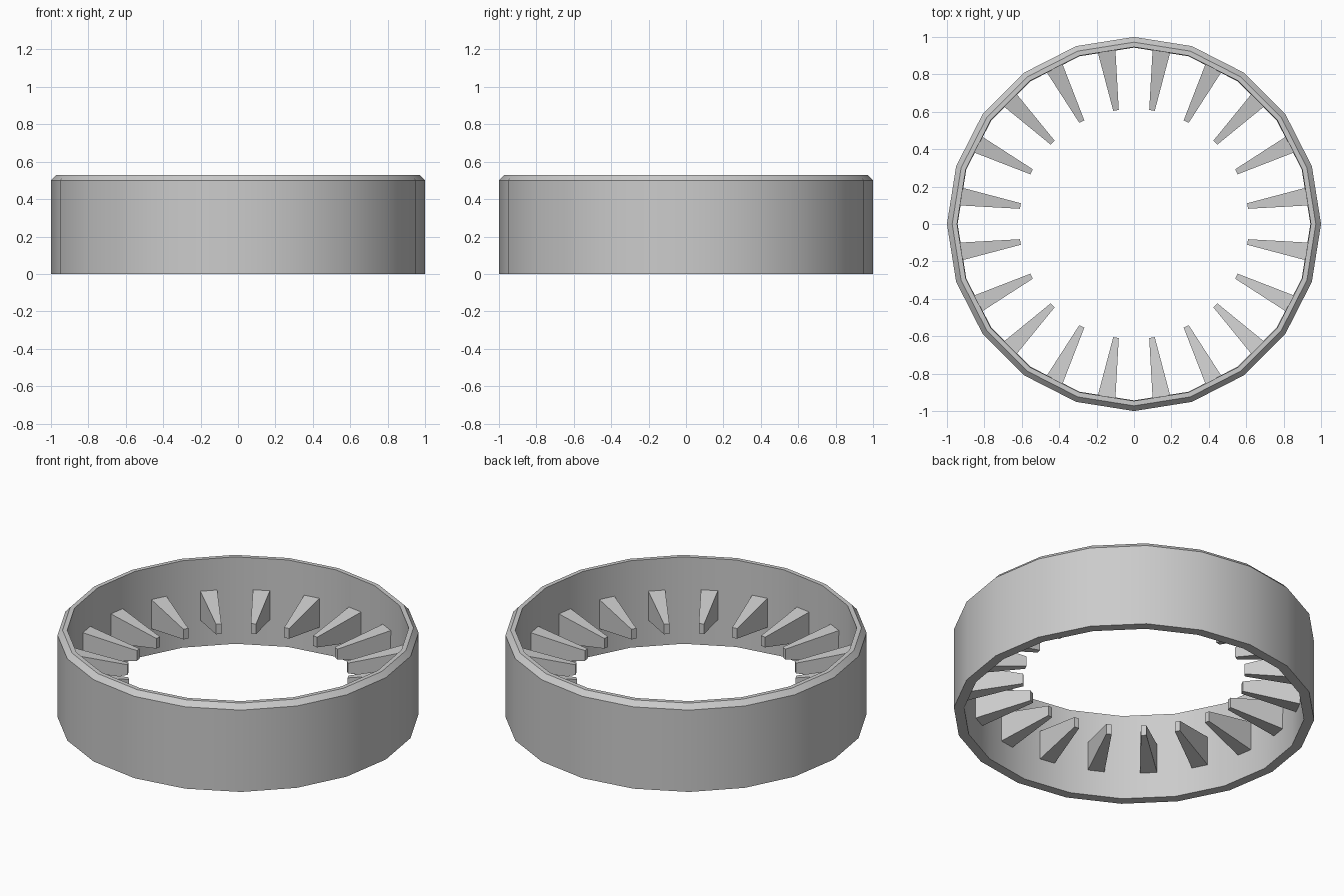
import bpy, bmesh
from math import cos, sin, pi

if "Cube" in bpy.data.objects:
    bpy.data.objects.remove(bpy.data.objects["Cube"])

SIDES = 20


def make_object(name, bm):
    bmesh.ops.recalc_face_normals(bm, faces=bm.faces)
    mesh = bpy.data.meshes.new(name)
    bm.to_mesh(mesh)
    bm.free()
    obj = bpy.data.objects.new(name, mesh)
    bpy.context.collection.objects.link(obj)
    return obj


# Outer band: closed (radius, height) profile swept round, chamfered top edge
profile = [(1.0, 0.0), (1.0, 0.5), (0.972, 0.53), (0.946, 0.53), (0.943, 0.0)]
bm = bmesh.new()
rings = []
for i in range(SIDES):
    a = 2 * pi * i / SIDES
    rings.append([bm.verts.new((r * cos(a), r * sin(a), z)) for r, z in profile])
n = len(profile)
for i in range(SIDES):
    p, q = rings[i], rings[(i + 1) % SIDES]
    for j in range(n):
        k = (j + 1) % n
        bm.faces.new((p[j], q[j], q[k], p[k]))
ring = make_object("ring_band", bm)
bpy.context.view_layer.objects.active = ring
ring.select_set(True)
bpy.ops.object.shade_smooth_by_angle(angle=pi / 6)

# Inner teeth: tapered blocks pointing inward, one at each facet centre
bm = bmesh.new()
for i in range(SIDES):
    a = 2 * pi * (i + 0.5) / SIDES
    ends = []
    for r, w, h in ((0.94, 0.048, 0.09), (0.615, 0.015, 0.031)):
        ends.append([bm.verts.new((r * cos(a) - s * w * sin(a),
                                   r * sin(a) + s * w * cos(a), 0.247 + t * h))
                     for s, t in ((-1, -1), (1, -1), (1, 1), (-1, 1))])
    base, tip = ends
    bm.faces.new(base)
    bm.faces.new(tip)
    for j in range(4):
        k = (j + 1) % 4
        bm.faces.new((base[j], base[k], tip[k], tip[j]))
make_object("inner_teeth", bm)
